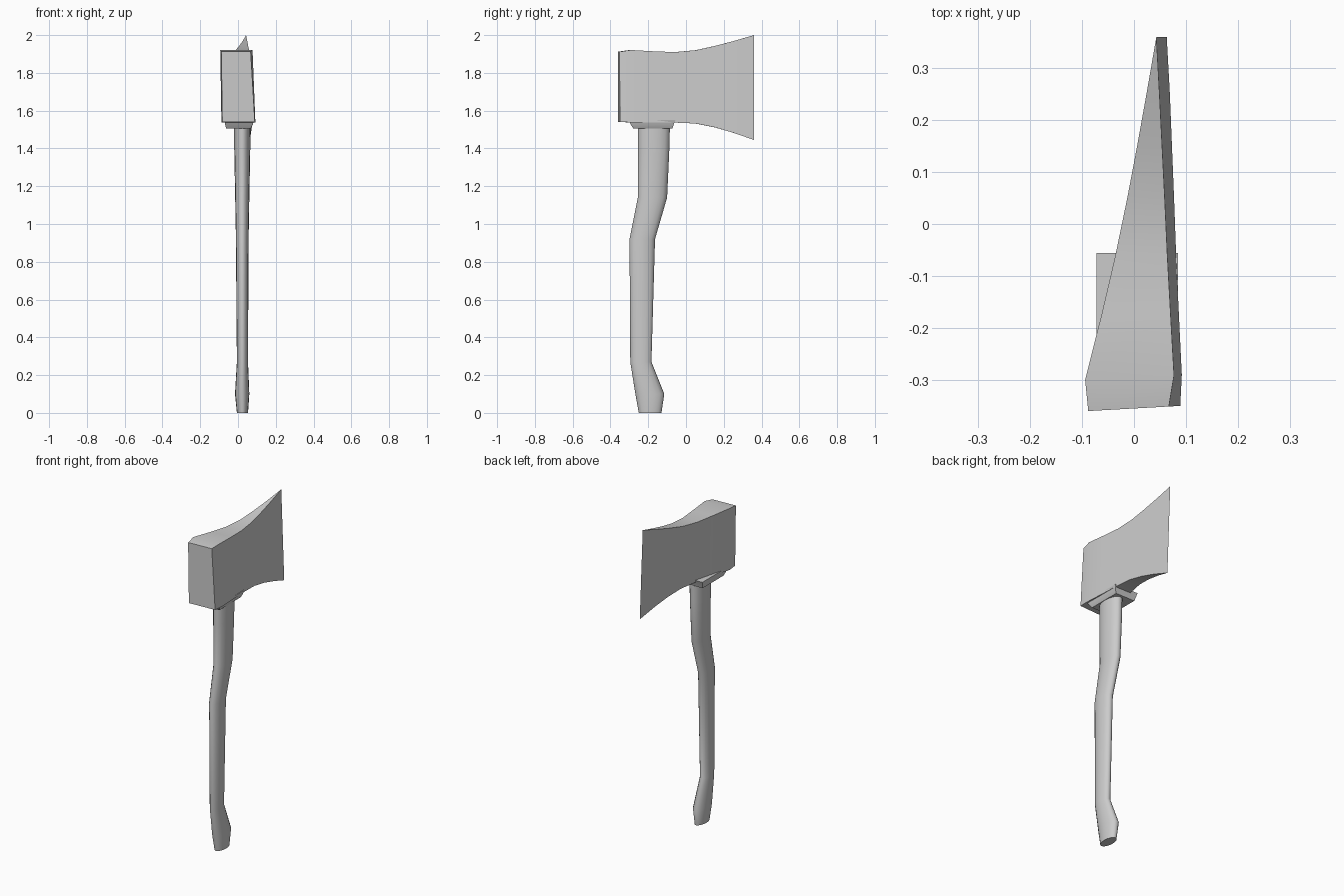
import bpy, math

if "Cube" in bpy.data.objects:
    bpy.data.objects.remove(bpy.data.objects["Cube"])


def loft(name, rings, angle):
    """Skin a row of equal-length vertex rings and cap both ends."""
    n = len(rings[0])
    verts = [v for r in rings for v in r]
    faces = [(i * n + j, i * n + (j + 1) % n, (i + 1) * n + (j + 1) % n, (i + 1) * n + j)
             for i in range(len(rings) - 1) for j in range(n)]
    faces += [tuple(reversed(range(n))), tuple(range(len(verts) - n, len(verts)))]
    me = bpy.data.meshes.new(name)
    me.from_pydata(verts, [], faces)
    ob = bpy.data.objects.new(name, me)
    bpy.context.collection.objects.link(ob)
    bpy.ops.object.select_all(action='DESELECT')
    bpy.context.view_layer.objects.active = ob
    ob.select_set(True)
    # Consistent outward normals, merged knife edge
    bpy.ops.object.mode_set(mode='EDIT')
    bpy.ops.mesh.select_all(action='SELECT')
    bpy.ops.mesh.remove_doubles(threshold=0.0005)
    bpy.ops.mesh.normals_make_consistent(inside=False)
    bpy.ops.object.mode_set(mode='OBJECT')
    bpy.ops.object.shade_smooth_by_angle(angle=math.radians(angle))
    return ob


# Axe head stations: y, z top, z bottom, left x, right x (top edge), extra right x at bottom
stations = [
    (-0.355, 1.912, 1.54, -0.088, 0.067, 0.022),
    (-0.295, 1.921, 1.538, -0.094, 0.077, 0.015),
    (-0.17, 1.914, 1.537, -0.062, 0.070, 0.016),
    (-0.06, 1.91, 1.537, -0.036, 0.064, 0.017),
    (0.05, 1.920, 1.532, -0.013, 0.059, 0.018),
    (0.15, 1.942, 1.512, 0.006, 0.054, 0.019),
    (0.25, 1.968, 1.483, 0.024, 0.049, 0.020),
    (0.36, 2.0, 1.445, 0.043, 0.043, 0.020),
]
head = []
for y, zt, zb, xl, xr, dx in stations:
    t = (y + 0.355) / 0.715
    left_shift = 0.005 + 0.015 * t
    # The whole head is turned slightly, so y follows x
    ring = [(xl, zt), (xr, zt), (xr + dx, zb), (xl + left_shift, zb)]
    yaw = 0.056 * (1 - t)
    head.append([(x, y + yaw * x, z) for x, z in ring])
loft("axe_head", head, 25)

# Tapered collar under the head
collar = [[(x0, y0, z), (x1, y0, z), (x1, y1, z), (x0, y1, z)]
          for z, x0, x1, y0, y1 in ((1.505, -0.062, 0.067, -0.278, -0.072),
                                    (1.525, -0.068, 0.078, -0.292, -0.066),
                                    (1.55, -0.072, 0.085, -0.305, -0.056))]
loft("head_collar", collar, 25)

# Curved handle: z, y min, y max, x min, x max of each oval section
sections = [
    (0.0, -0.25, -0.13, -0.006, 0.053),
    (0.10, -0.268, -0.115, -0.016, 0.060),
    (0.27, -0.295, -0.183, -0.006, 0.053),
    (0.92, -0.299, -0.164, -0.011, 0.056),
    (1.14, -0.255, -0.100, -0.015, 0.060),
    (1.40, -0.255, -0.088, -0.020, 0.065),
    (1.53, -0.255, -0.085, -0.020, 0.066),
]
SIDES = 16
handle = []
for z, y0, y1, x0, x1 in sections:
    handle.append([((x0 + x1) / 2 + (x1 - x0) / 2 * math.cos(2 * math.pi * k / SIDES),
                    (y0 + y1) / 2 + (y1 - y0) / 2 * math.sin(2 * math.pi * k / SIDES), z)
                   for k in range(SIDES)])
loft("handle", handle, 50)
